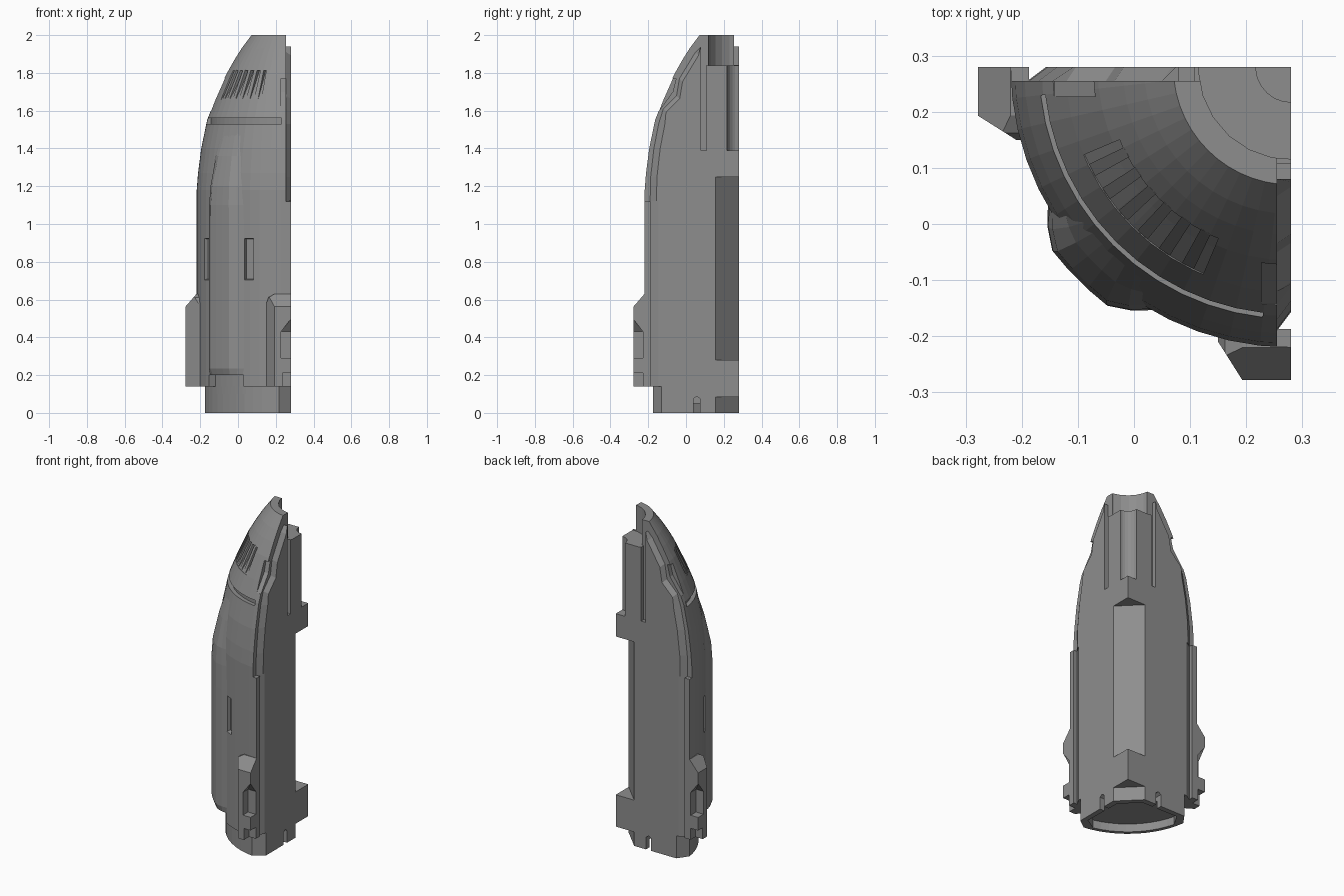
import bpy, bmesh
from math import sin, cos, radians

if "Cube" in bpy.data.objects:
    bpy.data.objects.remove(bpy.data.objects["Cube"])

AX = 0.28  # the revolve axis stands at (AX, AX)
OUTER = [(0.5, 0.14), (0.5, 1.18), (0.493, 1.27), (0.476, 1.4), (0.445, 1.55),
         (0.402, 1.66), (0.345, 1.79), (0.30, 1.87), (0.262, 1.93), (0.21, 2.0)]

grey = bpy.data.materials.new("dark_grey")
grey.diffuse_color = (0.27, 0.27, 0.27, 1)
grey.use_nodes = True
grey.node_tree.nodes["Principled BSDF"].inputs["Base Color"].default_value = grey.diffuse_color


def radius(z):
    for (r0, z0), (r1, z1) in zip(OUTER, OUTER[1:]):
        if z0 <= z <= z1:
            return r0 + (r1 - r0) * (z - z0) / (z1 - z0)
    return 0.5


def polar(r, deg, z):
    return (AX + r * cos(radians(deg)), AX + r * sin(radians(deg)), z)


def loft(name, rings, swap=False):
    """Skin equal-length closed rings; swap mirrors across the x=y diagonal."""
    bm = bmesh.new()
    rows = [[bm.verts.new((p[1], p[0], p[2]) if swap else p) for p in ring] for ring in rings]
    n = len(rows[0])
    for a, b in zip(rows, rows[1:]):
        for i in range(n):
            j = (i + 1) % n
            bm.faces.new((a[i], a[j], b[j], b[i]))
    bm.faces.new(rows[0][::-1])
    bm.faces.new(rows[-1])
    bmesh.ops.remove_doubles(bm, verts=bm.verts, dist=1e-5)
    bmesh.ops.recalc_face_normals(bm, faces=bm.faces)
    me = bpy.data.meshes.new(name)
    bm.to_mesh(me)
    bm.free()
    me.materials.append(grey)
    ob = bpy.data.objects.new(name, me)
    bpy.context.collection.objects.link(ob)
    return ob


def sector(name, profile, a0, a1, n):
    return loft(name, [[polar(r, a0 + (a1 - a0) * i / n, z) for r, z in profile]
                       for i in range(n + 1)])


def prism(name, pts, axis, lo, hi, swap=False):
    put = {'x': lambda p, t: (t, p[0], p[1]), 'y': lambda p, t: (p[0], t, p[1]),
           'z': lambda p, t: (p[0], p[1], t)}[axis]
    return loft(name, [[put(p, t) for p in pts] for t in (lo, hi)], swap)


def cut(target, cutter):
    cutter.hide_render = True
    m = target.modifiers.new("cut", 'BOOLEAN')
    m.operation, m.solver, m.object = 'DIFFERENCE', 'EXACT', cutter
    bpy.context.view_layer.objects.active = target
    bpy.ops.object.modifier_apply(modifier=m.name)
    bpy.data.objects.remove(cutter)


# Quarter hull of revolution
hull = sector("quarter_hull", [(0, 0), (0.46, 0), (0.46, 0.14)] + OUTER + [(0, 2.0)], 180, 270, 14)

# Corner bores and diagonal relief along the axis
for r, lo, hi in ((0.165, 1.84, 2.1), (0.063, 1.39, 1.9)):
    cut(hull, prism("bore", [polar(r, 3 + 15 * i, 0)[:2] for i in range(24)], 'z', lo, hi))
corner = [(0.30, 0.135), (0.30, 0.30), (0.135, 0.30)]
cut(hull, prism("relief", corner, 'z', 0.28, 1.25))
cut(hull, prism("relief", corner, 'z', -0.1, 0.085))

# Pocket under the base
arc = [polar(0.438, 194 + 6.2 * i, 0)[:2] for i in range(11)]
cut(hull, prism("pocket", [(0.145, 0.245), (-0.1, 0.25)] + arc + [(0.25, -0.1), (0.245, 0.145)],
                'z', -0.1, 0.05))

# Mating-face details, repeated on both flat faces
edge = [(-0.19, 1.12), (-0.187, 1.25), (-0.17, 1.4), (-0.145, 1.53), (-0.12, 1.61),
        (-0.05, 1.68), (-0.035, 1.77), (0.05, 1.91)]
rest = [(0.08, 1.94), (0.08, 1.39), (0.108, 1.39), (0.108, 1.843), (0.4, 1.843), (0.4, 2.1),
        (-0.4, 2.1), (-0.4, 1.12)]
for s in (False, True):
    # the step wall slopes, leaving a chamfered edge on the raised face
    inner = [(0.255, y, z) for y, z in edge + rest]
    outer = [(0.285, y + (0.04 if z < 1.6 else 0.02), z - (0.02 if z > 1.6 else 0)) for y, z in edge]
    cut(hull, loft("rim_step", [inner, outer + [(0.285, y, z) for y, z in rest]], s))
    cut(hull, prism("v_groove", [(0.29, -0.128), (0.255, -0.187), (0.29, -0.187)], 'z', -0.1, 1.121, s))
    cut(hull, prism("foot_chamfer", [(0.294, -0.12), (0.20, -0.187), (0.20, -0.25), (0.294, -0.25)],
                    'z', -0.1, 0.139, s))
    cut(hull, prism("foot_slot", [(0.04, -0.1), (0.075, -0.1), (0.075, 0.075), (0.0575, 0.087), (0.04, 0.075)],
                    'x', 0.22, 0.3, s))
    cut(hull, prism("edge_notch", [(-0.3, 1.6), (-0.142, 1.6), (-0.07, 1.7), (-0.052, 1.77), (-0.3, 1.785)],
                    'x', 0.227, 0.3, s))

# Band groove, vent pocket, side intakes and raised skirt
cut(hull, sector("band", [(0.425, 1.53), (0.6, 1.53), (0.6, 1.56), (0.425, 1.56)], 186.5, 263.5, 14))
cut(hull, sector("vent", [(0.4, 1.66), (0.35, 1.74), (0.308, 1.812), (0.5, 1.812), (0.5, 1.66)], 203, 247, 8))
for a in (203.5, 240):
    cut(hull, sector("intake", [(0.478, 0.71), (0.6, 0.68), (0.6, 0.94), (0.478, 0.92)], a, a + 6.5, 2))
cut(hull, sector("skirt", [(0.46, 0.1), (0.6, 0.1), (0.6, 0.2), (0.46, 0.2)], 210, 240, 5))

# Vent ribs
for i in range(6):
    a = 207.4 + i * 7.04
    sector("vent_rib", [(0.35, 1.665), (radius(1.665), 1.665), (radius(1.815), 1.815), (0.295, 1.815)],
           a - 1.7, a + 1.7, 1)

# Diagonal fairing, blending into the nose
rings = []
for z, half, bump in ((0.2, 14.5, 0.025), (0.235, 15.5, 0.037), (0.95, 15.5, 0.037), (1.1, 15, 0.037),
                      (1.2, 14, 0.032), (1.36, 12, 0.014), (1.5, 10, -0.004)):
    R = radius(z)
    ring = [polar(R - 0.03, 225 + half, z), polar(R - 0.03, 225 - half, z)]
    for t in (-1, -0.77, -0.48, -0.17, 0.17, 0.48, 0.77, 1):
        k = -0.002 if abs(t) == 1 else 0.5 * bump if abs(t) > 0.6 else bump
        ring.append(polar(R + k, 225 + half * t, z))
    rings.append(ring)
loft("fairing", rings)

# Fins at both edges with sloped tops and clip notches
for s, side in ((False, "front"), (True, "left")):
    fin = prism(side + "_fin", [(0.28, -0.278), (0.193, -0.278), (0.15, -0.21), (0.15, -0.19), (0.28, -0.19)],
                'z', 0.14, 0.63, s)
    cut(fin, prism("slope", [(-0.3, 0.537), (-0.22, 0.63), (-0.22, 0.7), (-0.3, 0.7)], 'x', 0.1, 0.3, s))
    cut(fin, prism("shoulder", [(0.1, 0.53), (0.15, 0.58), (0.162, 0.612), (0.195, 0.631), (0.195, 0.7),
                                (0.1, 0.7)], 'y', -0.35, -0.1, s))
    # box notch whose roof tapers out to the corner
    box = [[(0.29 - w, -0.29, z), (0.29, -0.29, z), (0.29, -0.29 + w, z), (0.29 - w, -0.29 + w, z)]
           for z, w in ((0.29, 0.062), (0.43, 0.062), (0.50, 0.008))]
    cut(fin, loft("clip_notch", box, s))
    cut(fin, prism("clip_foot", [(0.235, -0.3), (0.29, -0.3), (0.29, -0.228), (0.235, -0.228)],
                   'z', 0.1, 0.21, s))
